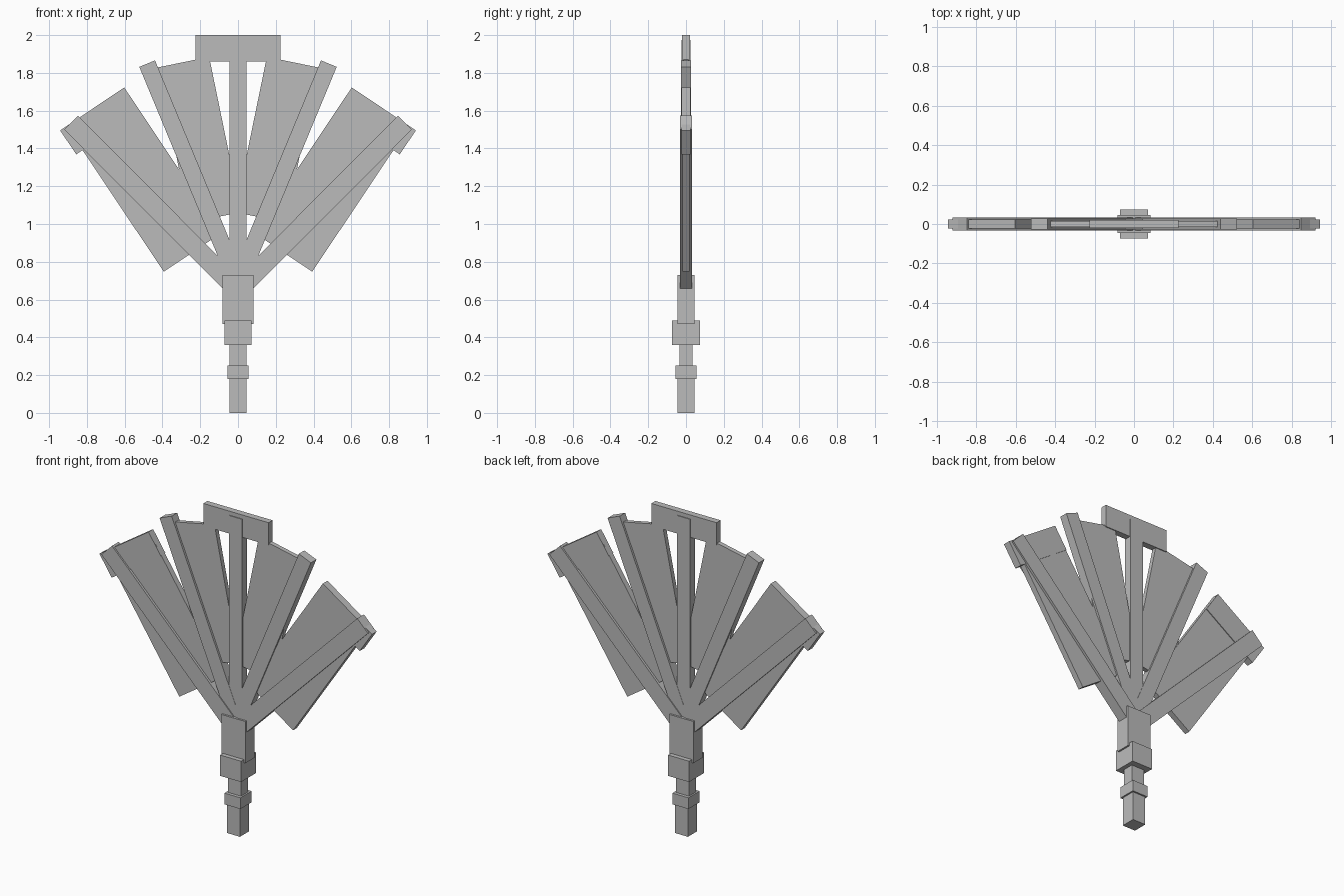
import bpy
from math import atan2
from mathutils import Vector

cube = bpy.data.objects.get("Cube")
if cube:
    bpy.data.objects.remove(cube, do_unlink=True)

grey = bpy.data.materials.new("plain_grey")
grey.use_nodes = True
grey.diffuse_color = (0.5, 0.5, 0.5, 1)
grey.node_tree.nodes["Principled BSDF"].inputs["Base Color"].default_value = (0.5, 0.5, 0.5, 1)


def bar(name, base, tip, half_width, half_depth):
    """Flat-ended box running from base to tip, both (x, z) points."""
    a, b = Vector((base[0], 0, base[1])), Vector((tip[0], 0, tip[1]))
    d = b - a
    bpy.ops.mesh.primitive_cube_add(size=2, location=(a + b) / 2,
                                    rotation=(0, atan2(d.x, d.z), 0))
    obj = bpy.context.object
    obj.name = name
    obj.scale = (half_width, half_depth, d.length / 2)
    bpy.ops.object.transform_apply(location=False, rotation=False, scale=True)
    obj.data.materials.append(grey)
    return obj


def upright(name, z0, z1, half_width, half_depth):
    return bar(name, (0, z0), (0, z1), half_width, half_depth)


# Handle
upright("handle_grip", 0, 0.22, 0.045, 0.045)
upright("lower_collar", 0.18, 0.25, 0.055, 0.055)
upright("handle_neck", 0.22, 0.40, 0.045, 0.035)
upright("upper_collar", 0.36, 0.49, 0.072, 0.073)
upright("rib_holder", 0.47, 0.73, 0.083, 0.045)

# Centre rib and its top plate
upright("centre_rib", 0.65, 1.975, 0.045, 0.025)
upright("top_plate", 1.86, 2.0, 0.225, 0.02)

# Ribs and panels fanning out on both sides
for side, s in (("left", 1), ("right", -1)):
    bar(side + "_inner_rib", (0, 0.69), (s * 0.481, 1.849), 0.045, 0.027)
    bar(side + "_outer_rib", (0, 0.65), (s * 0.884, 1.537), 0.052, 0.033)
    bar(side + "_inner_panel", (s * 0.119, 1.035), (s * 0.288, 1.857), 0.138, 0.014)
    bar(side + "_outer_panel", (s * 0.24, 0.85), (s * 0.755, 1.62), 0.184, 0.018)
    bar(side + "_panel_cap", (s * 0.687, 1.482), (s * 0.772, 1.609), 0.204, 0.023)
